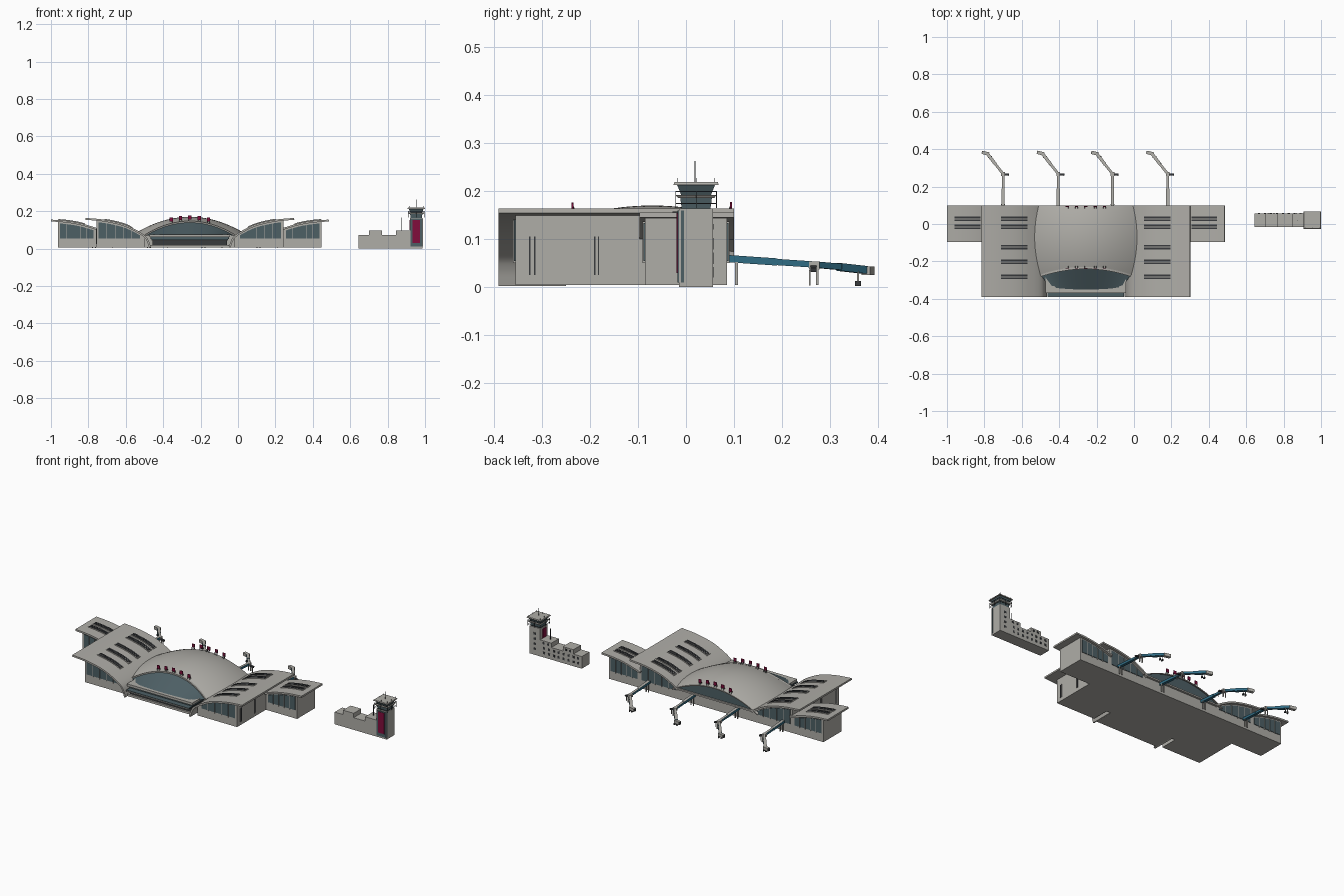
import bpy, bmesh, math
from mathutils import Vector

if "Cube" in bpy.data.objects:
    bpy.data.objects.remove(bpy.data.objects["Cube"])

CX = -0.2575  # symmetry plane of the terminal


def mat(name, rgb):
    m = bpy.data.materials.new(name)
    m.diffuse_color = (*rgb, 1)
    m.use_nodes = True
    m.node_tree.nodes["Principled BSDF"].inputs["Base Color"].default_value = m.diffuse_color
    return m


GREY = mat("concrete grey", (0.43, 0.42, 0.39))
GLASS = mat("blue grey glass", (0.075, 0.115, 0.13))
BLUE = mat("bridge blue", (0.03, 0.15, 0.23))
RED = mat("crimson", (0.22, 0.004, 0.045))
DARK = mat("dark metal", (0.04, 0.043, 0.047))


def make(name, verts, faces, m, smooth=False):
    bm = bmesh.new()
    vs = [bm.verts.new(v) for v in verts]
    for f in faces:
        bm.faces.new([vs[i] for i in f])
    bmesh.ops.recalc_face_normals(bm, faces=bm.faces)
    me = bpy.data.meshes.new(name)
    bm.to_mesh(me)
    bm.free()
    me.materials.append(m)
    ob = bpy.data.objects.new(name, me)
    bpy.context.collection.objects.link(ob)
    if smooth:
        bpy.ops.object.select_all(action='DESELECT')
        ob.select_set(True)
        bpy.context.view_layer.objects.active = ob
        bpy.ops.object.shade_smooth_by_angle(angle=math.radians(35))
    return ob


def prism(name, pts, y0, y1, m, s=1, smooth=False):
    """Polygon in (u, z), measured from the terminal centre, extruded along y."""
    n = len(pts)
    verts = [(CX + s * u, y, z) for y in (y0, y1) for u, z in pts]
    faces = [tuple(range(n)), tuple(range(n, 2 * n))]
    faces += [(i, (i + 1) % n, n + (i + 1) % n, n + i) for i in range(n)]
    return make(name, verts, faces, m, smooth)


def loft(name, lo, hi, m):
    """Eight-cornered solid between two (x0, x1, y0, y1, z) rectangles."""
    verts = [(r[i], r[j], r[4]) for r in (lo, hi) for i, j in ((0, 2), (1, 2), (1, 3), (0, 3))]
    faces = [(0, 1, 2, 3), (4, 5, 6, 7)] + [(i, (i + 1) % 4, 4 + (i + 1) % 4, 4 + i) for i in range(4)]
    return make(name, verts, faces, m)


def box(name, x0, x1, y0, y1, z0, z1, m):
    return loft(name, (x0, x1, y0, y1, z0), (x0, x1, y0, y1, z1), m)


def beam(name, a, b, w, h, m, top=None):
    """Sloping box from a to b; optional second colour on the upward faces."""
    a, b = Vector(a), Vector(b)
    d = (b - a).normalized()
    side = d.cross(Vector((0, 0, 1))).normalized() * w / 2
    up = side.cross(d).normalized() * h / 2
    verts = [p + i * side + j * up for p in (a, b) for i, j in ((-1, -1), (1, -1), (1, 1), (-1, 1))]
    faces = [(0, 1, 2, 3), (4, 5, 6, 7)] + [(i, (i + 1) % 4, 4 + (i + 1) % 4, 4 + i) for i in range(4)]
    ob = make(name, verts, faces, m)
    if top:
        ob.data.materials.append(top)
        for p in ob.data.polygons:
            p.material_index = int(p.normal.z > 0.7)
    return ob


def curve(pts, n=5):
    """Catmull-Rom refinement of a short profile."""
    P = [Vector(p) for p in pts]
    P = [2 * P[0] - P[1]] + P + [2 * P[-1] - P[-2]]
    out = []
    for a, b, c, d in zip(P, P[1:], P[2:], P[3:]):
        for k in range(n):
            t = k / n
            out.append(0.5 * (2 * b + (c - a) * t + (2 * a - 5 * b + 4 * c - d) * t * t
                              + (3 * b - a - 3 * c + d) * t ** 3))
    return out + [P[-2]]


def thicken(path, t):
    low = []
    for i, p in enumerate(path):
        d = (path[min(i + 1, len(path) - 1)] - path[max(i - 1, 0)]).normalized()
        low.append(p + Vector((d.y, -d.x)) * t)
    return list(path) + low[::-1]


def zat(path, u):
    for a, b in zip(path, path[1:]):
        if a.x <= u <= b.x:
            return a.y + (b.y - a.y) * (u - a.x) / (b.x - a.x)
    return path[-1].y if u > path[-1].x else path[0].y


def band(path, u0, u1, dz, n=14):
    return [(u0 + (u1 - u0) * i / n, zat(path, u0 + (u1 - u0) * i / n) + dz) for i in range(n + 1)]


LEG = curve([(0.208, 0.006), (0.22, 0.042), (0.24, 0.07), (0.29, 0.102), (0.36, 0.133), (0.46, 0.155), (0.5575, 0.164)])
MAIN = LEG[10:]
OUTER = curve([(0.49, 0.108), (0.58, 0.135), (0.66, 0.149), (0.7425, 0.155)])

# wings: curved roofs, walls, glazing and skylights, mirrored about the terminal centre
for s, tag in ((1, "right"), (-1, "left")):
    prism(f"main_roof_{tag}", thicken(MAIN, 0.01), -0.25, 0.10, GREY, s, True)
    prism(f"front_roof_and_leg_{tag}", thicken(LEG, 0.01), -0.39, -0.25, GREY, s, True)
    prism(f"outer_roof_{tag}", thicken(OUTER, 0.01), -0.097, 0.10, GREY, s, True)
    wings = [("main", MAIN, 0.24, 0.50, -0.355, 0.027, (0.027, -0.016, -0.123, -0.203, -0.283), (0.3075, 0.4575)),
             ("outer", OUTER, 0.495, 0.705, -0.085, 0.02, (0.027, -0.016), (0.56, 0.705))]
    for w, path, u0, u1, yf, inset, lights, (l0, l1) in wings:
        prism(f"{w}_walls_{tag}", band(path, u0, u1, -0.006) + [(u1, 0.005), (u0, 0.005)], yf, 0.085, GREY, s)
        g0, g1 = u0 + inset, u1 - 0.012
        for face, y, o in (("front", yf, -1), ("back", 0.085, 1)):
            ya, yb = sorted((y - 0.001 * o, y + 0.003 * o))
            prism(f"{w}_{face}_glazing_{tag}", band(path, g0, g1, -0.018) + [(g1, 0.055), (g0, 0.055)], ya, yb, GLASS, s)
            ya, yb = sorted((y, y + 0.005 * o))
            for k in range(1, 5):
                u = g0 + (g1 - g0) * k / 5
                prism(f"{w}_{face}_mullion_{tag}", [(u - .001, .05), (u + .001, .05), (u + .001, zat(path, u) - .012),
                      (u - .001, zat(path, u) - .012)], ya, yb, GREY, s)
        for y in lights:
            prism(f"{w}_skylight_frame_{tag}", band(path, l0, l1, 0.003) + band(path, l0, l1, -0.003)[::-1], y - .016, y + .016, GREY, s)
            for dy in (-0.007, 0.007):
                prism(f"{w}_skylight_glass_{tag}", band(path, l0 + .004, l1 - .004, 0.005) + band(path, l0 + .004, l1 - .004, 0)[::-1],
                      y + dy - .005, y + dy + .005, DARK, s)
    # narrow slots in the end walls
    for y in (-0.325, -0.315, -0.19, -0.182):
        prism(f"wall_slot_{tag}", [(.499, .025), (.502, .025), (.502, .105), (.499, .105)], y - .0015, y + .0015, DARK, s)

# central hall core
box("hall_core", CX - 0.245, CX + 0.245, -0.25, 0.085, 0.005, 0.075, GREY)
box("back_ledge", CX - 0.245, CX + 0.245, 0.08, 0.098, 0.066, 0.075, GREY)
box("entrance_fascia", CX - 0.215, CX + 0.215, -0.368, -0.24, 0.062, 0.076, GREY)
box("entrance_upper_glass", CX - 0.21, CX + 0.21, -0.355, -0.25, 0.05, 0.062, GLASS)
box("entrance_canopy", CX - 0.205, CX + 0.205, -0.388, -0.25, 0.044, 0.050, GLASS)
box("canopy_edge", CX - 0.205, CX + 0.205, -0.39, -0.384, 0.042, 0.047, GREY)
box("entrance_doors", CX - 0.20, CX + 0.20, -0.36, -0.25, 0.018, 0.044, DARK)
box("entrance_step", CX - 0.21, CX + 0.21, -0.37, -0.25, 0.005, 0.018, GREY)


# double-curved dome roof over the hall
def dome_z(u, y):
    return 0.17 - 0.9 * (y + 0.07) ** 2 - 1.03 * u * u


def front_y(u):
    return -0.235 - 0.7 * u * u


N, M = 36, 20
verts, faces = [], []
for dz in (0, -0.006):
    for i in range(N + 1):
        u = -0.28 + 0.56 * i / N
        for j in range(M + 1):
            y = front_y(u) + (0.10 - front_y(u)) * j / M
            verts.append((CX + u, y, dome_z(u, y) + dz))
W, T = M + 1, (N + 1) * (M + 1)
for i in range(N):
    for j in range(M):
        q = (i * W + j, (i + 1) * W + j, (i + 1) * W + j + 1, i * W + j + 1)
        faces += [q, tuple(k + T for k in q)]
    for j in (0, M):
        a, b = i * W + j, (i + 1) * W + j
        faces.append((a, b, b + T, a + T))
make("dome_roof", verts, faces, GREY, True)

# sloping front glass and its rim, back glass under the dome
us = [-0.24 + 0.48 * i / 24 for i in range(25)]
verts = [(CX + u, front_y(u) + .002, dome_z(u, front_y(u)) - .004) for u in us]
verts += [(CX + u * 0.79, -0.352 + 0.15 * u * u, 0.075) for u in us]
make("front_sloping_glass", verts, [(i, i + 1, i + 26, i + 25) for i in range(24)], GLASS, True)
verts = [(CX + u, front_y(u) + dy, dome_z(u, front_y(u)) + dz) for dy, dz in ((-.006, .002), (-.006, -.006), (.006, -.006), (.006, .002)) for u in us]
make("front_arch_rim", verts, [(r * 25 + i, r * 25 + i + 1, (r + 1) % 4 * 25 + i + 1, (r + 1) % 4 * 25 + i) for r in range(4) for i in range(24)], GREY)
prism("back_dome_glass", [(u, dome_z(u, 0.09) - .004) for u in us] + [(0.24, 0.07), (-0.24, 0.07)], 0.084, 0.09, GLASS)

# red rooftop panels on props, front and back
for y0, o in ((-0.236, 1), (0.094, -1)):
    for k in range(5):
        u = -0.1 + 0.05 * k
        z = dome_z(u, y0)
        x = CX + u
        beam("roof_panel", (x - .009, y0, z + .021), (x + .009, y0, z + .021), 0.004, 0.02, RED)
        for dx in (-0.006, 0.006):
            beam("panel_post", (x + dx, y0, z - .002), (x + dx, y0 + .0005, z + .026), 0.002, 0.002, DARK)
            beam("panel_prop", (x + dx, y0 + .012 * o, z), (x + dx, y0, z + .026), 0.002, 0.002, DARK)

# jet bridges
for x in (-0.70, -0.405, -0.115, 0.18):
    beam("bridge_inner_tunnel", (x, 0.08, .060), (x, 0.19, .0525), 0.017, 0.015, BLUE, GREY)
    beam("bridge_middle_tunnel", (x, 0.18, .053), (x, 0.27, .047), 0.014, 0.013, BLUE, GREY)
    box("bridge_joint", x - .010, x + .010, 0.256, 0.278, 0.037, 0.054, GREY)
    beam("bridge_outer_tunnel", (x, 0.268, .047), (x - .045, 0.325, .042), 0.014, 0.013, BLUE, GREY)
    beam("bridge_end_tunnel", (x - .04, 0.319, .042), (x - .082, 0.373, .036), 0.017, 0.016, BLUE, GREY)
    beam("bridge_head", (x - .075, 0.374, .034), (x - .112, 0.383, .034), 0.018, 0.018, GREY)
    beam("bridge_head_opening", (x - .111, 0.3828, .034), (x - .114, 0.3835, .034), 0.015, 0.014, DARK)
    beam("service_stair", (x + .005, 0.265, .042), (x + .032, 0.265, .036), 0.012, 0.008, DARK)
    for dx in (-0.008, 0.008):
        box("bridge_root_leg", x + dx - .002, x + dx + .002, 0.102, 0.108, 0.005, 0.052, GREY)
        box("bridge_joint_leg", x + dx - .002, x + dx + .002, 0.270, 0.276, 0.005, 0.04, GREY)
        box("bridge_wheel", x - .07 + dx - .003, x - .07 + dx + .003, 0.352, 0.364, 0.003, 0.013, DARK)
        box("bridge_wheel_leg", x - .07 + dx - .0015, x - .07 + dx + .0015, 0.356, 0.360, 0.01, 0.034, GREY)
    box("stair_leg", x + .028, x + .031, 0.256, 0.259, 0.004, 0.036, GREY)

# tower annex
box("annex", 0.645, 0.925, -0.015, 0.056, 0, 0.072, GREY)
box("annex_upper_left", 0.70, 0.77, -0.015, 0.056, 0.07, 0.098, GREY)
box("annex_upper_right", 0.845, 0.925, -0.015, 0.056, 0.07, 0.098, GREY)
box("annex_mast", 0.874, 0.876, 0.02, 0.022, 0.098, 0.165, DARK)
for z in (0.02, 0.048):
    for k in range(8):
        box("annex_window", 0.662 + k * .032, 0.674 + k * .032, 0.055, 0.0575, z, z + .013, DARK)
for x in (0.715, 0.743, 0.86, 0.89):
    box("annex_upper_window", x, x + .012, 0.055, 0.0575, 0.078, 0.09, DARK)

# control tower
tx, ty = 0.953, 0.021


def rect(r, z):
    return (tx - r, tx + r, ty - r, ty + r, z)


box("tower_shaft", tx - .034, tx + .034, -0.015, 0.056, 0, 0.164, GREY)
box("tower_front_glass", tx - .031, tx + .031, -0.018, -0.014, 0.01, 0.16, GLASS)
box("tower_front_panel", tx - .021, tx + .021, -0.020, -0.016, 0.03, 0.154, RED)
box("tower_left_panel", tx - .037, tx - .033, 0.0, 0.035, 0.10, 0.154, RED)
box("tower_right_strip", tx + .033, tx + .0355, -0.010, -0.004, 0.01, 0.16, GLASS)
for z in (0.03, 0.06, 0.09, 0.12):
    box("tower_back_window", tx - .008, tx + .008, 0.055, 0.0575, z, z + .012, DARK)
loft("tower_neck", rect(0.030, 0.164), rect(0.033, 0.187), GLASS)
loft("tower_gallery", rect(0.038, 0.186), rect(0.043, 0.192), GREY)
loft("tower_cab_glass", rect(0.031, 0.192), rect(0.040, 0.214), GLASS)
loft("tower_cab_roof", rect(0.047, 0.213), rect(0.045, 0.219), GREY)
for sx in (-1, 0, 1):
    for sy in (-1, 0, 1):
        if sx or sy:
            r, q = 0.0425, 0.038
            box("gallery_post", tx + r * sx - .0007, tx + r * sx + .0007, ty + r * sy - .0007, ty + r * sy + .0007, 0.165, 0.200, DARK)
            box("roof_post", tx + q * sx - .0007, tx + q * sx + .0007, ty + q * sy - .0007, ty + q * sy + .0007, 0.218, 0.227, DARK)
    if sx:
        for z in (0.174, 0.199):
            beam("gallery_rail", (tx - .0425, ty + sx * .0425, z), (tx + .0425, ty + sx * .0425, z), .0015, .0015, DARK)
            beam("gallery_rail", (tx + sx * .0425, ty - .0425, z), (tx + sx * .0425, ty + .0425, z), .0015, .0015, DARK)
box("tower_mast", tx - .001, tx + .001, ty - .003, ty - .001, 0.218, 0.263, DARK)
